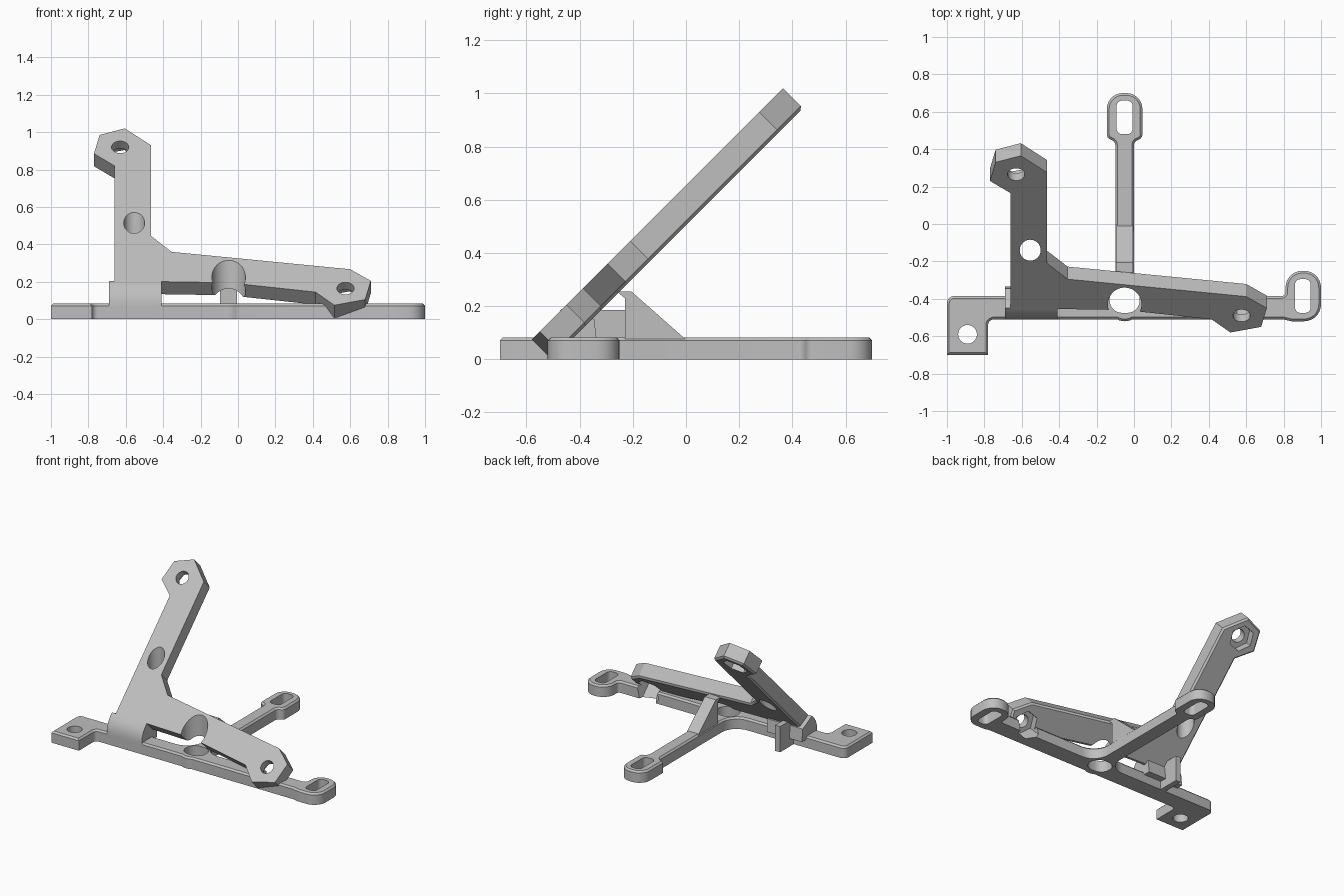
import bpy, bmesh, math
from mathutils import Vector

cube = bpy.data.objects.get("Cube")
if cube:
    bpy.data.objects.remove(cube, do_unlink=True)

grey = bpy.data.materials.new("plain grey")
grey.use_nodes = True
GREY = (0.52, 0.52, 0.52, 1)
grey.diffuse_color = GREY
grey.node_tree.nodes["Principled BSDF"].inputs["Base Color"].default_value = GREY

TILT = Vector((0, 1, -1)).normalized()   # into the leaning plate
RISE = 0.655                             # plate face: z = y + RISE
THICK = 0.107
BASE_H = 0.083


def prism(name, points, direction, chamfer=0):
    """Extrude a flat outline; optionally chamfer the far rim."""
    bm = bmesh.new()
    near = bm.faces.new([bm.verts.new(p) for p in points])
    out = bmesh.ops.extrude_face_region(bm, geom=[near], use_keep_orig=True)["geom"]
    verts = [g for g in out if isinstance(g, bmesh.types.BMVert)]
    bmesh.ops.translate(bm, verts=verts, vec=direction)
    bmesh.ops.recalc_face_normals(bm, faces=bm.faces)
    if chamfer:
        rim = [g for g in out if isinstance(g, bmesh.types.BMEdge)]
        bmesh.ops.bevel(bm, geom=rim, offset=chamfer, segments=1, affect='EDGES')
    mesh = bpy.data.meshes.new(name)
    bm.to_mesh(mesh)
    bm.free()
    mesh.materials.append(grey)
    obj = bpy.data.objects.new(name, mesh)
    bpy.context.collection.objects.link(obj)
    return obj


def rounded(corners, z=0.0, steps=7):
    """Outline from (x, y, radius) corners."""
    pts = []
    for i, (x, y, r) in enumerate(corners):
        p = Vector((x, y, z))
        if not r:
            pts.append(p)
            continue
        a = (Vector((*corners[i - 1][:2], z)) - p).normalized()
        nxt = corners[(i + 1) % len(corners)]
        b = (Vector((*nxt[:2], z)) - p).normalized()
        half = a.angle(b) / 2
        centre = p + (a + b).normalized() * r / math.sin(half)
        start = p + a * r / math.tan(half) - centre
        end = p + b * r / math.tan(half) - centre
        for k in range(steps + 1):
            t = k / steps
            sweep = start.angle(end)
            pts.append(centre + (start * math.sin((1 - t) * sweep)
                                 + end * math.sin(t * sweep)) / math.sin(sweep))
    return pts


def ring(centre, rx, ry, axis_v, sides, turn=0):
    """Points around an ellipse spanned by x and axis_v."""
    return [Vector(centre) + Vector((1, 0, 0)) * rx * math.cos(a) + axis_v * ry * math.sin(a)
            for a in (turn + math.tau * i / sides for i in range(sides))]


def combine(obj, others, operation):
    for other in others:
        other.hide_render = True
        mod = obj.modifiers.new(operation, 'BOOLEAN')
        mod.operation, mod.object, mod.solver = operation, other, 'EXACT'
        bpy.context.view_layer.update()
        dg = bpy.context.evaluated_depsgraph_get()
        mesh = bpy.data.meshes.new_from_object(obj.evaluated_get(dg))
        obj.modifiers.clear()
        obj.data = mesh
    return obj


def discard(objs):
    for o in objs:
        bpy.data.objects.remove(o, do_unlink=True)


Y = Vector((0, 1, 0))
SLOPE = Vector((0, 1, 1)).normalized()
UP = Vector((0, 0, 1))


def on_plate(x, z, depth=0.0):
    return Vector((x, z - RISE, z)) + TILT * depth


def slot(x0, x1, y0, y1, r):
    return prism("slot_cutter", rounded([(x0, y0, r), (x1, y0, r), (x1, y1, r), (x0, y1, r)], -0.1), UP * 0.4)


# Flat base with corner pad, side pad and rear arm
base = prism("base_frame", rounded([
    (-1, -0.7, 0), (-0.78, -0.7, 0), (-0.78, -0.51, 0.03),
    (0.80, -0.51, 0), (0.84, -0.52, 0.03), (1, -0.52, 0.09), (1, -0.25, 0.09), (0.81, -0.25, 0.09),
    (0.81, -0.385, 0.02), (0, -0.385, 0.12), (0, 0.44, 0.03), (0.045, 0.46, 0.03),
    (0.045, 0.7, 0.085), (-0.145, 0.7, 0.085), (-0.145, 0.46, 0.03), (-0.1, 0.44, 0.03),
    (-0.1, -0.385, 0.12), (-1, -0.385, 0.04)]), UP * BASE_H, 0.012)
boss = prism("boss", ring((-0.05, -0.43, 0), 0.09, 0.09, Y, 40), UP * BASE_H, 0.012)
combine(base, [boss], 'UNION')

# Leaning L-shaped plate with chamfered underside
outline = [(-0.66, 0.205), (-0.05, 0.195), (0.415, 0.145), (0.515, 0.075), (0.68, 0.105),
           (0.71, 0.205), (0.6, 0.267), (-0.355, 0.36), (-0.465, 0.445), (-0.465, 0.93),
           (-0.605, 1.02), (-0.74, 0.985), (-0.77, 0.885), (-0.66, 0.82)]
plate = prism("leaning_plate", [on_plate(x, z) for x, z in outline], TILT * THICK, 0.012)

# Bolt holes, nut pockets and vertical holes
cutters, pockets = [], []
for x, z, turn in ((-0.63, 0.92, 0.25), (0.575, 0.165, 0.25)):
    cutters.append(prism("bolt_cutter", ring(on_plate(x, z, -0.1), 0.046, 0.046, SLOPE, 32), TILT * 0.3))
    pockets.append(prism("nut_cutter", ring(on_plate(x, z, 0.055), 0.088, 0.088, SLOPE, 6, turn), TILT * 0.22))
for x, y, r in ((-0.555, -0.14, 0.056), (-0.05, -0.43, 0.09)):
    cutters.append(prism("upright_cutter", ring((x, y, BASE_H + 0.002), r, r, Y, 40), UP * 1.2))
combine(plate, cutters + pockets, 'DIFFERENCE')

base_cutters = [
    slot(0.86, 0.945, -0.475, -0.295, 0.03),
    slot(-0.093, -0.007, 0.48, 0.66, 0.03),
    slot(-0.13, 0.03, -0.475, -0.335, 0.065),
    prism("pad_hole_cutter", ring((-0.89, -0.59, -0.1), 0.05, 0.05, Y, 32), UP * 0.4),
]
combine(base, base_cutters + [pockets[1]], 'DIFFERENCE')
discard(cutters + pockets + base_cutters + [boss])

# Foot joining plate to base, with a curved front
foot_profile = [(-0.51, 0.06), (-0.51, 0.085), (-0.506, 0.12), (-0.493, 0.155), (-0.473, 0.183),
                (-0.45, 0.205), (-0.345, 0.15), (-0.335, 0.06)]
foot = prism("plate_foot", [Vector((-0.69, y, z)) for y, z in foot_profile], Vector((0.28, 0, 0)))

# Thin fin behind the foot
prism("support_fin", [Vector((-0.59, y, z)) for y, z in
                      ((-0.4, 0), (-0.23, 0), (-0.23, 0.185), (-0.4, 0.185))], Vector((0.04, 0, 0)))

# Sloped gusset on the rear arm
prism("arm_gusset", [Vector((-0.095, y, z)) for y, z in
                     ((-0.23, 0.06), (0.015, 0.06), (-0.01, 0.083), (-0.205, 0.255),
                      (-0.26, 0.255), (-0.23, 0.23))], Vector((0.09, 0, 0)))

# Smooth the curved walls, keep hard edges sharp
bpy.ops.object.select_all(action='DESELECT')
for obj in (base, plate, foot):
    obj.select_set(True)
bpy.context.view_layer.objects.active = base
bpy.ops.object.shade_smooth_by_angle(angle=math.radians(30))
